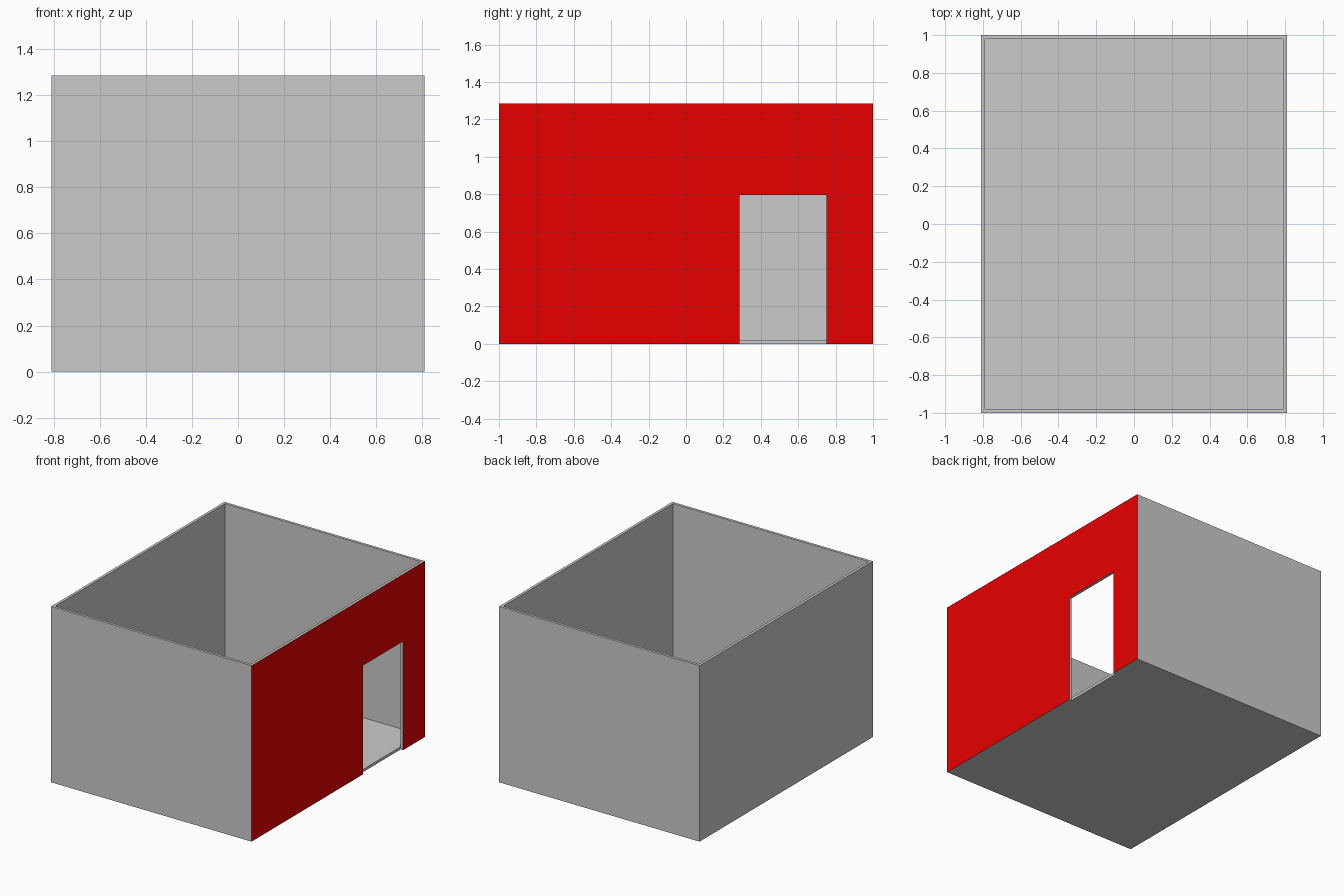
import bpy, bmesh
from mathutils import Vector

if "Cube" in bpy.data.objects:
    bpy.data.objects.remove(bpy.data.objects["Cube"])

W, D, H, T = 0.81, 1.0, 1.285, 0.02   # half width, half depth, height, wall thickness


def box(name, lo, hi):
    lo, hi = Vector(lo), Vector(hi)
    bm = bmesh.new()
    bmesh.ops.create_cube(bm, size=1)
    for v in bm.verts:
        v.co = Vector([lo[i] + (v.co[i] + 0.5) * (hi[i] - lo[i]) for i in range(3)])
    me = bpy.data.meshes.new(name)
    bm.to_mesh(me)
    bm.free()
    ob = bpy.data.objects.new(name, me)
    bpy.context.collection.objects.link(ob)
    return ob


def cut(target, cutter):
    mod = target.modifiers.new(cutter.name, 'BOOLEAN')
    mod.operation = 'DIFFERENCE'
    mod.solver = 'EXACT'
    mod.object = cutter
    cutter.hide_render = True
    cutter.hide_set(True)


# Walls, with only the outer right face painted red
walls = box("walls", (-W, -D, 0), (W, D, H))
grey = bpy.data.materials.new("plain_grey")
red = bpy.data.materials.new("red_paint")
red.diffuse_color = (0.8, 0.0, 0.0, 1)
red.use_nodes = True
red.node_tree.nodes["Principled BSDF"].inputs["Base Color"].default_value = red.diffuse_color
walls.data.materials.append(grey)
walls.data.materials.append(red)
for p in walls.data.polygons:
    p.material_index = 1 if p.normal.x > 0.9 else 0

# Hollow interior and doorway
cut(walls, box("room_cutter", (-W + T, -D + T, -0.5), (W - T, D - T, H + 0.5)))
cut(walls, box("door_cutter", (W - 0.2, 0.285, -0.3), (W + 0.2, 0.75, 0.795)))

# Floor slab set inside the walls
box("floor", (-W + T, -D + T, 0), (W - T, D - T, T))
